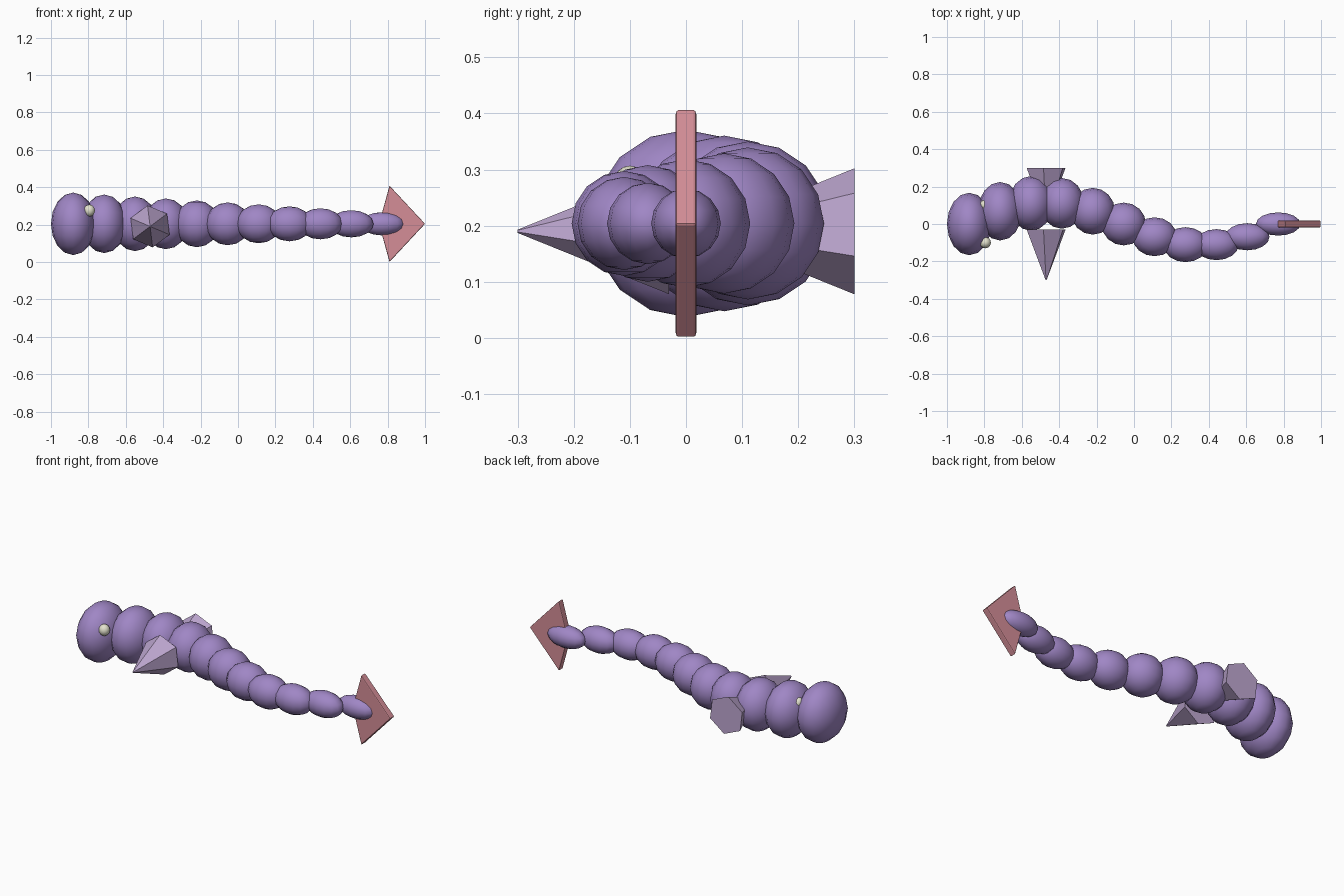
import bpy, bmesh, math
from mathutils import Matrix, Vector

cube = bpy.data.objects.get("Cube")
if cube:
    bpy.data.objects.remove(cube, do_unlink=True)


def material(name, rgb):
    m = bpy.data.materials.new(name)
    m.use_nodes = True
    m.diffuse_color = (*rgb, 1)
    m.node_tree.nodes["Principled BSDF"].inputs["Base Color"].default_value = (*rgb, 1)
    return m


PURPLE = material("purple skin", (0.35, 0.24, 0.56))
LILAC = material("lilac fin", (0.52, 0.39, 0.64))
PINK = material("pink tail", (0.66, 0.27, 0.31))
CREAM = material("cream eye", (0.78, 0.77, 0.62))


def make(name, bm, mat, smooth):
    bmesh.ops.recalc_face_normals(bm, faces=bm.faces)
    mesh = bpy.data.meshes.new(name)
    for f in bm.faces:
        f.smooth = smooth
    bm.to_mesh(mesh)
    bm.free()
    mesh.materials.append(mat)
    ob = bpy.data.objects.new(name, mesh)
    bpy.context.collection.objects.link(ob)
    return ob


def ball(name, center, radii, mat, segments=16, rings=8):
    bm = bmesh.new()
    place = Matrix.Translation(center) @ Matrix.Diagonal((*radii, 1))
    bmesh.ops.create_uvsphere(bm, u_segments=segments, v_segments=rings, radius=1, matrix=place)
    return make(name, bm, mat, True)


MID = 0.204

# Tapering body beads along one sine wave; the first is the head
COUNT = 11
for i in range(COUNT):
    t = i / (COUNT - 1)
    r = 0.167 - 0.105 * t
    center = (-0.881 + 1.652 * t, 0.116 * math.sin(math.tau * t), MID)
    ball("head" if i == 0 else f"body_segment_{i}", center, (0.119, r, r), PURPLE)

# Eyes
for side, y in (("right", -0.1), ("left", 0.1)):
    ball(f"{side}_eye", (-0.795, y, 0.275), (0.03, 0.03, 0.032), CREAM)

# Six-sided cone fins, both pointing forward
for side, y in (("front", -0.165), ("back", 0.165)):
    bm = bmesh.new()
    place = (Matrix.Translation((-0.47, y, 0.19)) @ Matrix.Rotation(math.pi / 2, 4, "X")
             @ Matrix.Rotation(math.radians(7), 4, "Z"))
    bmesh.ops.create_cone(bm, cap_ends=True, segments=6, radius1=0.113, radius2=0.003,
                          depth=0.27, matrix=place)
    make(f"{side}_side_fin", bm, LILAC, False)

# Kite-shaped tail fin with softened edges
bm = bmesh.new()
outline = [(0.754, MID), (0.81, 0), (1, MID), (0.81, 2 * MID)]
face = bm.faces.new([bm.verts.new((x, -0.0187, z)) for x, z in outline])
extruded = bmesh.ops.extrude_face_region(bm, geom=[face])["geom"]
bmesh.ops.translate(bm, vec=Vector((0, 0.0374, 0)),
                    verts=[v for v in extruded if isinstance(v, bmesh.types.BMVert)])
tail = make("tail_fin", bm, PINK, False)
bevel = tail.modifiers.new("soft edges", "BEVEL")
bevel.width = 0.005
bevel.segments = 2
